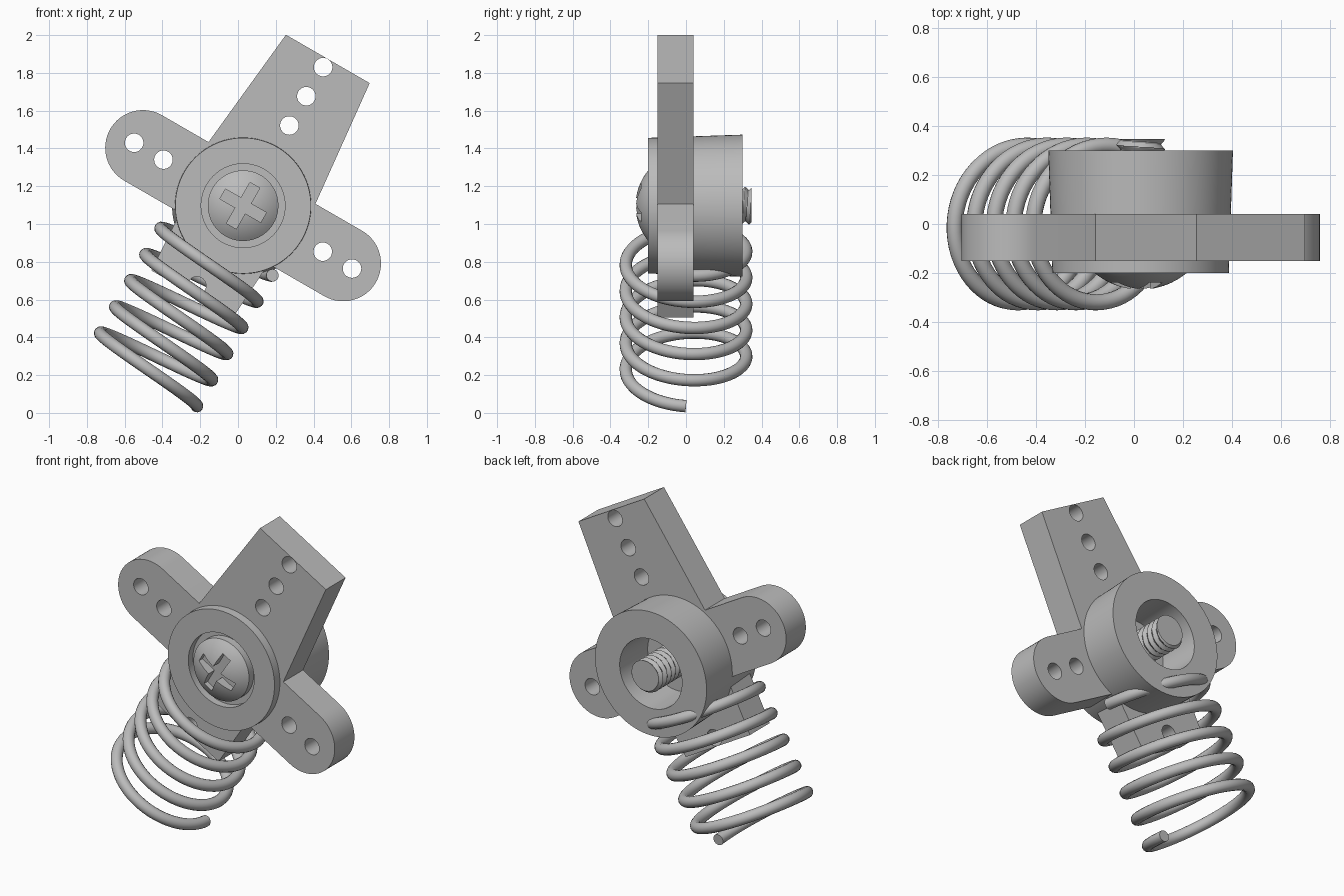
import bpy, bmesh
from math import sin, cos, pi, radians, sqrt
from mathutils import Vector

old = bpy.data.objects.get("Cube")
if old:
    bpy.data.objects.remove(old, do_unlink=True)

CENTRE = (0.027, 0, 1.097)   # hub axis position
TILT = radians(30)           # the whole assembly leans about the hub axis

grey = bpy.data.materials.new("plain_grey")
grey.use_nodes = True
grey.diffuse_color = (0.5, 0.5, 0.5, 1)
grey.node_tree.nodes["Principled BSDF"].inputs["Base Color"].default_value = (0.5, 0.5, 0.5, 1)


def finish(name, bm):
    """Turn a bmesh into an object placed in the tilted frame."""
    bmesh.ops.recalc_face_normals(bm, faces=bm.faces)
    mesh = bpy.data.meshes.new(name)
    bm.to_mesh(mesh)
    bm.free()
    ob = bpy.data.objects.new(name, mesh)
    bpy.context.collection.objects.link(ob)
    ob.location = CENTRE
    ob.rotation_euler.y = TILT
    mesh.materials.append(grey)
    return ob


def prism(bm, outline, y0, y1):
    """Extrude an (x, z) outline along y."""
    face = bm.faces.new([bm.verts.new((x, y0, z)) for x, z in outline])
    new = bmesh.ops.extrude_face_region(bm, geom=[face])["geom"]
    bmesh.ops.translate(bm, vec=(0, y1 - y0, 0),
                        verts=[g for g in new if isinstance(g, bmesh.types.BMVert)])


def arc(cx, cz, r, a0, a1, n):
    return [(cx + r * cos(a0 + (a1 - a0) * i / n), cz + r * sin(a0 + (a1 - a0) * i / n))
            for i in range(n + 1)]


def lathe(name, profile, n=64, depth=0, pitch=1):
    """Revolve (radius, y) points about y; depth adds a helical thread."""
    bm = bmesh.new()
    rings = []
    for r, y in profile:
        ring = []
        for j in range(n):
            wave = abs(((y / pitch - j / n) % 1) * 2 - 1)
            rr = r - depth * wave if r else 0
            a = 2 * pi * j / n
            ring.append(bm.verts.new((rr * cos(a), y, rr * sin(a))))
        rings.append(ring)
    for a, b in zip(rings, rings[1:]):
        for j in range(n):
            k = (j + 1) % n
            bm.faces.new((a[j], a[k], b[k], b[j]))
    bmesh.ops.remove_doubles(bm, verts=bm.verts, dist=1e-5)
    return finish(name, bm)


def cut(ob, cutter):
    """Subtract the cutter, then discard it."""
    mod = ob.modifiers.new("cut", 'BOOLEAN')
    mod.operation, mod.solver, mod.object = 'DIFFERENCE', 'EXACT', cutter
    bpy.context.view_layer.objects.active = ob
    bpy.ops.object.modifier_apply(modifier="cut")
    bpy.data.objects.remove(cutter, do_unlink=True)


# Four-armed plate: tapered long arm, rounded side arms, short lower arm
right = [(0.256, 0.897), (0.327, 0.2)] + arc(0.612, 0, 0.2, pi / 2, -pi / 2, 32) \
    + [(0.27, -0.2), (0.25, -0.54)]
bm = bmesh.new()
prism(bm, right + [(-x, z) for x, z in reversed(right)], -0.15, 0.04)
plate = finish("arm_plate", bm)

# Mounting holes through the arms
bm = bmesh.new()
holes = [(0, 0.49), (0, 0.669), (0, 0.847), (0, -0.49)]
holes += [(s * d, 0) for s in (-1, 1) for d in (0.487, 0.666)]
for x, z in holes:
    prism(bm, arc(x, z, 0.049, 0, 2 * pi * 31 / 32, 31), -0.3, 0.3)
cut(plate, finish("hole_cutter", bm))

# Tapered hub with a shallow front recess and a deep back socket
hub = lathe("hub", [(0, -0.155), (0.222, -0.155), (0.222, -0.2), (0.359, -0.2),
                    (0.376, 0.3), (0.21, 0.3), (0.2, 0.045), (0, 0.045)], n=96)

# Domed screw head with a cross slot
R, HEAD, TOP = 0.294, 0.187, -0.267
dome = []
for i in range(13):
    r = HEAD * i / 12
    dome.append((r, TOP + R - sqrt(R * R - r * r)))
head = lathe("screw_head", dome + [(HEAD, -0.15), (0, -0.15)])
bm = bmesh.new()
w, l = 0.03, 0.125
cross = [(w, l), (w, w), (l, w), (l, -w), (w, -w), (w, -l)]
prism(bm, cross + [(-x, -z) for x, z in cross], -0.4, -0.205)
cut(head, finish("slot_cutter", bm))

# Threaded screw shaft reaching out of the socket
steps = 72
ys = [0.03 + (0.347 - 0.03) * i / steps for i in range(steps + 1)]
shaft = lathe("screw_shaft", [(0, ys[0])] + [(0.1, y) for y in ys] + [(0, ys[-1])],
              n=48, depth=0.018, pitch=0.04)

# Coil spring around the lower arm
TURNS, PITCH, COIL, WIRE, PER = 5, 0.16, 0.319, 0.033, 64
curve = bpy.data.curves.new("spring", 'CURVE')
curve.dimensions = '3D'
curve.bevel_depth = WIRE
curve.bevel_resolution = 5
curve.use_fill_caps = True
line = curve.splines.new('POLY')
line.points.add(TURNS * PER)
for i, p in enumerate(line.points):
    a = 2 * pi * i / PER
    p.co = (COIL * cos(a), -COIL * sin(a), -1.0416 + PITCH * i / PER, 1)
curve.materials.append(grey)
spring = bpy.data.objects.new("spring", curve)
bpy.context.collection.objects.link(spring)
spring.location = CENTRE
spring.rotation_euler.y = TILT
bpy.ops.object.select_all(action='DESELECT')
spring.select_set(True)
bpy.context.view_layer.objects.active = spring
bpy.ops.object.convert(target='MESH')
spring = bpy.context.view_layer.objects.active

# Smooth shading that keeps hard edges
bpy.ops.object.select_all(action='DESELECT')
for ob in (plate, hub, head, shaft, spring):
    ob.select_set(True)
bpy.context.view_layer.objects.active = plate
bpy.ops.object.shade_smooth_by_angle(angle=radians(30))
